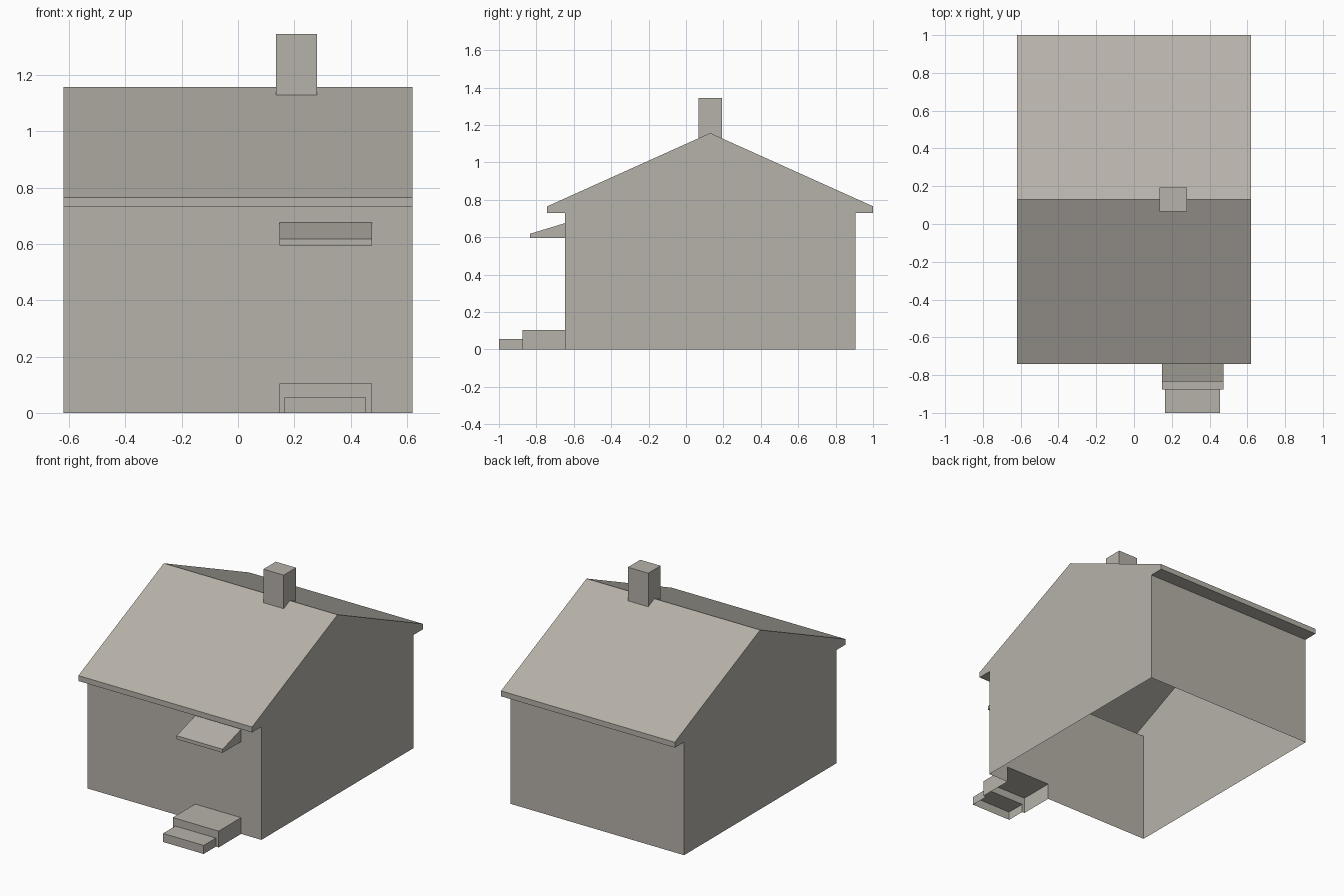
import bpy
import bmesh

old = bpy.data.objects.get("Cube")
if old:
    bpy.data.objects.remove(old, do_unlink=True)

# One plain colour for the whole building
stone = bpy.data.materials.new("warm_grey")
stone.use_nodes = True
COLOUR = (0.47, 0.445, 0.40, 1)
stone.diffuse_color = COLOUR
bsdf = next(n for n in stone.node_tree.nodes if n.type == 'BSDF_PRINCIPLED')
bsdf.inputs["Base Color"].default_value = COLOUR
bsdf.inputs["Roughness"].default_value = 0.8


def side(bm, a, b, x0, x1, holes):
    """Flat side between profile points a and b, with (x0, x1, z0, z1) holes."""
    def at(x, t):
        return bm.verts.new((x, a[0] + (b[0] - a[0]) * t, a[1] + (b[1] - a[1]) * t))

    rise = b[1] - a[1]
    xs, ts, spans = {x0, x1}, {0.0, 1.0}, []
    for hx0, hx1, z0, z1 in holes:
        t0, t1 = sorted(min(1.0, max(0.0, (z - a[1]) / rise)) for z in (z0, z1))
        spans.append((hx0, hx1, t0, t1))
        xs |= {hx0, hx1}
        ts |= {t0, t1}
    xs, ts = sorted(xs), sorted(ts)
    for xa, xb in zip(xs, xs[1:]):
        for ta, tb in zip(ts, ts[1:]):
            xm, tm = (xa + xb) / 2, (ta + tb) / 2
            if not any(h[0] < xm < h[1] and h[2] < tm < h[3] for h in spans):
                bm.faces.new([at(xb, ta), at(xa, ta), at(xa, tb), at(xb, tb)])


def shell(name, profile, x0, x1, is_open=(), holes=None):
    """Extrude a (y, z) profile along x, leaving chosen sides open or pierced."""
    holes = holes or {}
    bm = bmesh.new()
    bm.faces.new([bm.verts.new((x1, y, z)) for y, z in profile])
    bm.faces.new([bm.verts.new((x0, y, z)) for y, z in reversed(profile)])
    for i, a in enumerate(profile):
        if i not in is_open:
            side(bm, a, profile[(i + 1) % len(profile)], x0, x1, holes.get(i, ()))
    bmesh.ops.remove_doubles(bm, verts=bm.verts[:], dist=1e-5)
    mesh = bpy.data.meshes.new(name)
    bm.to_mesh(mesh)
    bm.free()
    mesh.materials.append(stone)
    obj = bpy.data.objects.new(name, mesh)
    bpy.context.collection.objects.link(obj)
    return obj


# Shared measurements
HALF_WIDTH = 0.62
WALL_FRONT, WALL_BACK = -0.647, 0.905
EAVE_FRONT, EAVE_BACK = -0.742, 1.0
SOFFIT, EAVE_TOP, RIDGE = 0.73, 0.765, 1.157
MID = (EAVE_FRONT + EAVE_BACK) / 2
PORCH = (0.147, 0.475)
TREAD = (0.165, 0.455)
STACK = (0.135, 0.28)
STACK_HALF = 0.063
STACK_BASE = RIDGE - STACK_HALF * (RIDGE - EAVE_TOP) / (EAVE_BACK - MID)
PORCH_FRONT, PORCH_TOP, TREAD_TOP = -0.875, 0.105, 0.055
HOOD_BASE, HOOD_TOP = 0.595, 0.675

# Walls, gables, eaves and roof, hollow and open underneath
stack_hole = [(*STACK, STACK_BASE, RIDGE)]
shell("house_walls_and_roof", [
    (WALL_FRONT, 0), (WALL_BACK, 0), (WALL_BACK, SOFFIT), (EAVE_BACK, SOFFIT),
    (EAVE_BACK, EAVE_TOP), (MID, RIDGE), (EAVE_FRONT, EAVE_TOP),
    (EAVE_FRONT, SOFFIT), (WALL_FRONT, SOFFIT)],
    -HALF_WIDTH, HALF_WIDTH, is_open=(0,),
    holes={4: stack_hole, 5: stack_hole,
           8: [(*PORCH, 0, PORCH_TOP), (*PORCH, HOOD_BASE, HOOD_TOP)]})

# Chimney straddling the ridge
shell("chimney", [
    (MID - STACK_HALF, STACK_BASE), (MID, RIDGE), (MID + STACK_HALF, STACK_BASE),
    (MID + STACK_HALF, 1.345), (MID - STACK_HALF, 1.345)], *STACK, is_open=(0, 1))

# Sloped hood over the entrance
shell("door_hood", [
    (-0.835, HOOD_BASE), (WALL_FRONT, HOOD_BASE), (WALL_FRONT, HOOD_TOP),
    (-0.835, 0.618)], *PORCH, is_open=(1,))

# Entrance steps, open underneath and into the house
shell("upper_step", [
    (PORCH_FRONT, 0), (WALL_FRONT, 0), (WALL_FRONT, PORCH_TOP),
    (PORCH_FRONT, PORCH_TOP)], *PORCH, is_open=(0, 1),
    holes={3: [(*TREAD, 0, TREAD_TOP)]})
shell("lower_step", [
    (-1, 0), (PORCH_FRONT, 0), (PORCH_FRONT, TREAD_TOP), (-1, TREAD_TOP)],
    *TREAD, is_open=(0, 1))
